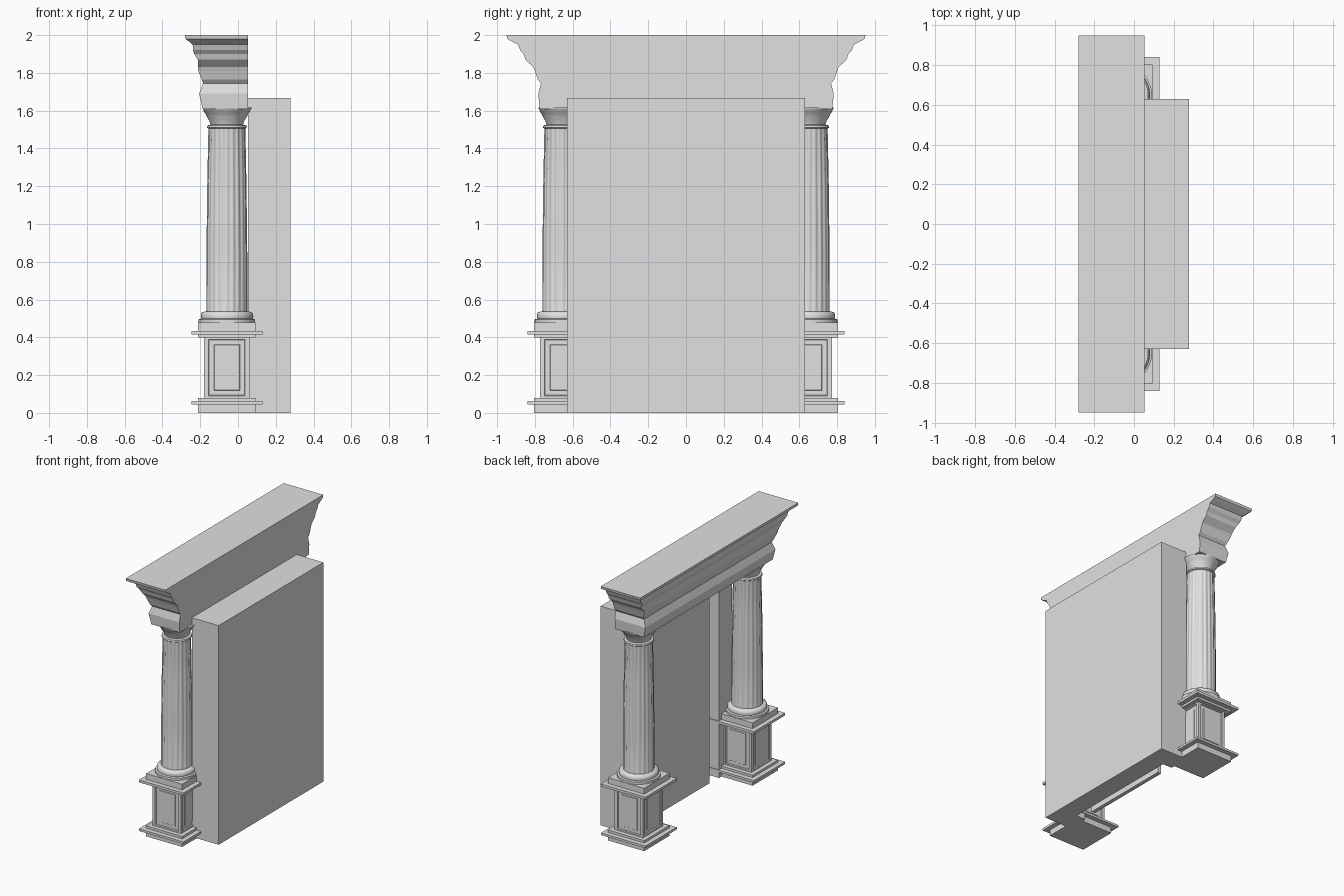
import bpy, bmesh, math
from mathutils import Vector

if "Cube" in bpy.data.objects:
    bpy.data.objects.remove(bpy.data.objects["Cube"])

stone = bpy.data.materials.new("grey_stone")
stone.diffuse_color = (0.75, 0.75, 0.75, 1)
stone.use_nodes = True
stone.node_tree.nodes["Principled BSDF"].inputs["Base Color"].default_value = stone.diffuse_color
CX, CY = -0.059, 0.652          # column centre


def finish(bm, name, smooth=False):
    bmesh.ops.recalc_face_normals(bm, faces=bm.faces)
    me = bpy.data.meshes.new(name)
    bm.to_mesh(me)
    bm.free()
    me.materials.append(stone)
    ob = bpy.data.objects.new(name, me)
    bpy.context.collection.objects.link(ob)
    if smooth:
        bpy.ops.object.select_all(action='DESELECT')
        bpy.context.view_layer.objects.active = ob
        ob.select_set(True)
        bpy.ops.object.shade_smooth_by_angle(angle=math.radians(60))
    return ob


def add_box(bm, x0, x1, y0, y1, z0, z1):
    vs = bmesh.ops.create_cube(bm, size=1)["verts"]
    for v in vs:
        v.co = Vector((x0 + (v.co.x + .5) * (x1 - x0),
                       y0 + (v.co.y + .5) * (y1 - y0),
                       z0 + (v.co.z + .5) * (z1 - z0)))
    return list({f for v in vs for f in v.link_faces})


def loft(bm, rings):
    rows = [[bm.verts.new(p) for p in r] for r in rings]
    n = len(rows[0])
    for a, b in zip(rows, rows[1:]):
        for i in range(n):
            j = (i + 1) % n
            bm.faces.new((a[i], a[j], b[j], b[i]))
    bm.faces.new(rows[0][::-1])
    bm.faces.new(rows[-1])


def turned(name, cy, profile, n=64, flutes=0):
    """Lathe a (z, radius, flute depth) profile round the column axis."""
    bm = bmesh.new()
    rings = []
    for z, r, d in profile:
        ring = []
        for i in range(n):
            a = 2 * math.pi * i / n
            rr = r - d * math.sin(a * flutes / 2) ** 2
            ring.append((CX + rr * math.cos(a), cy + rr * math.sin(a), z))
        rings.append(ring)
    loft(bm, rings)
    finish(bm, name, True)


# moulded entablature: (z, front x, half length), flat at the back
bm = bmesh.new()
profile = [(1.61, -.187, .775), (1.69, -.206, .782), (1.745, -.185, .768),
           (1.765, -.192, .785), (1.81, -.21, .80), (1.83, -.212, .808),
           (1.87, -.213, .85), (1.90, -.232, .86), (1.92, -.238, .878),
           (1.95, -.24, .89), (1.965, -.258, .92),
           (1.98, -.279, .946), (2.0, -.28, .95)]
loft(bm, [[(x, -y, z), (.053, -y, z), (.053, y, z), (x, y, z)]
          for z, x, y in profile])
finish(bm, "entablature")

# wall: back slab with jambs and header round a shallow recess
bm = bmesh.new()
outline = [(.278, -.63), (.278, .63), (.052, .63), (.052, .47),
           (.13, .47), (.13, -.47), (.052, -.47), (.052, -.63)]
loft(bm, [[(x, y, z) for x, y in outline] for z in (0, 1.61)])
finish(bm, "recessed_wall")
bm = bmesh.new()
add_box(bm, .052, .278, -.63, .63, 1.61, 1.668)
finish(bm, "wall_header")
# front panel standing in the recess, clear of the wall
bm = bmesh.new()
add_box(bm, .056, .085, -.36, .36, 0, 1.61)
finish(bm, "front_panel")

for side, cy in (("left", -CY), ("right", CY)):
    # stepped square pedestal
    bm = bmesh.new()
    for h, z0, z1 in ((.152, 0, .08), (.188, .045, .062),
                      (.152, .398, .478), (.188, .415, .434)):
        add_box(bm, CX - h, CX + h, cy - h, cy + h, z0, z1)
    finish(bm, "pedestal_mouldings_" + side)
    # die with a sunk frame and a raised field on each side
    bm = bmesh.new()
    faces = add_box(bm, CX - .12, CX + .12, cy - .12, cy + .12, .068, .412)
    bm.normal_update()
    panels = [f for f in faces if abs(f.normal.z) < .5]
    for thick, depth in ((.032, 0), (.005, -.008), (.035, 0), (.004, .004)):
        bmesh.ops.inset_individual(bm, faces=panels, thickness=thick, depth=depth)
    finish(bm, "pedestal_die_" + side)
    # round base
    turned("column_base_" + side, cy,
           [(.475, .149, 0), (.495, .149, 0), (.499, .136, 0),
            (.512, .138, 0), (.53, .134, 0), (.535, .124, 0), (.538, .112, 0)])
    # fluted tapering shaft
    turned("fluted_shaft_" + side, cy,
           [(.53, .109, 0), (.545, .109, .005), (.85, .108, .005),
            (1.2, .104, .005), (1.495, .098, .005), (1.51, .098, 0)],
           n=160, flutes=20)
    # flared capital
    turned("capital_" + side, cy,
           [(1.505, .098, 0), (1.51, .105, 0), (1.522, .103, 0), (1.526, .086, 0),
            (1.545, .092, 0), (1.568, .106, 0), (1.585, .113, 0),
            (1.59, .119, 0), (1.604, .124, 0), (1.61, .13, 0), (1.616, .13, 0)])
